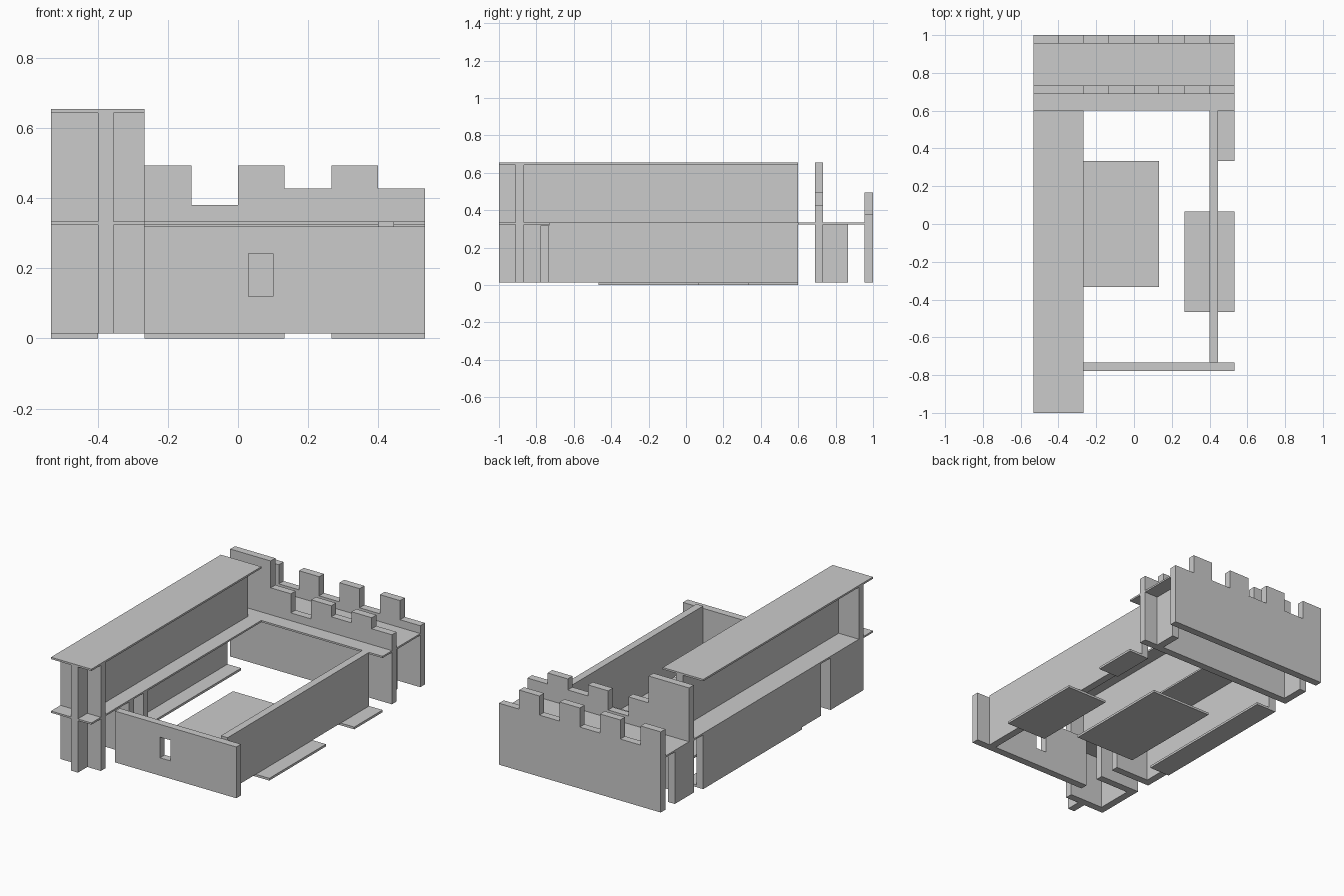
import bpy, bmesh

if "Cube" in bpy.data.objects:
    bpy.data.objects.remove(bpy.data.objects["Cube"])

C = 2 / 15      # one grid cell
T = C / 3       # wall thickness
G = 0.0135      # ground slab top
M0, M1 = 0.323, 0.3335   # middle slab
R0, R1 = 0.643, 0.654    # roof slab


def finish(name, bm):
    bmesh.ops.recalc_face_normals(bm, faces=bm.faces)
    me = bpy.data.meshes.new(name)
    bm.to_mesh(me)
    bm.free()
    ob = bpy.data.objects.new(name, me)
    bpy.context.collection.objects.link(ob)
    return ob


def box(name, x0, x1, y0, y1, z0, z1):
    bm = bmesh.new()
    bmesh.ops.create_cube(bm, size=1)
    for v in bm.verts:
        v.co = (x1 if v.co.x > 0 else x0, y1 if v.co.y > 0 else y0, z1 if v.co.z > 0 else z0)
    return finish(name, bm)


def battlement(name, y0, y1, heights):
    # stepped profile, one height per cell, extruded along y
    pts = [(4 * C, G), (-4 * C, G)]
    for i, h in enumerate(heights):
        for x in ((i - 4) * C, (i - 3) * C):
            pts.append((x, h))
    pts = [p for i, p in enumerate(pts) if not (0 < i < len(pts) - 1
           and pts[i - 1][1] == p[1] == pts[i + 1][1])]
    bm = bmesh.new()
    face = bm.faces.new([bm.verts.new((x, y0, z)) for x, z in pts])
    ext = bmesh.ops.extrude_face_region(bm, geom=[face])
    for v in ext["geom"]:
        if isinstance(v, bmesh.types.BMVert):
            v.co.y = y1
    return finish(name, bm)


W = -4 * C      # west edge
E = 4 * C       # east edge

# ground slabs
for i, (x0, x1, y0, y1) in enumerate([(-2, 1, -2.5, 2.5), (2, 4, -3.5, 0.5),
                                      (3, 4, 2.5, 4.5), (-4, -3, -2.5, 4.5)]):
    box(f"ground_slab_{i + 1}", x0 * C, x1 * C, y0 * C, y1 * C, 0, G)

# middle and roof slabs
box("gallery_floor", W, -2 * C, -1, 0.6, M0, M1)
box("back_floor", W, E, 0.6, 1, M0, M1)
box("gallery_roof", W, -2 * C, -1, 0.6, R0, R1)

# upper gallery walls
box("upper_long_wall", -3 * C, -3 * C + T, -1, 0.6, M1, R0)
box("upper_cross_wall", W, -2 * C, -0.867 - T, -0.867, M1, R0)

# lower west walls with doorway between two cross walls
box("lower_front_fin", -3 * C, -3 * C + T, -1, -0.867, G, M0)
box("lower_west_wall_front", W, W + T, -0.867, -0.6, G, M0)
box("lower_west_wall", W, W + T, -0.467, 0.6, G, M0)
for i, y in enumerate((-0.867, -0.6, -0.467)):
    box(f"lower_cross_wall_{i + 1}", W, -2 * C, y - T, y, G, M0)

# front wall with window
front = box("front_wall", -2 * C, E, -0.733 - T, -0.733, G, 0.319)
cutter = box("window_cutter", 0.03, 0.10, -0.9, -0.6, 0.12, 0.243)
cutter.hide_render = True
cutter.hide_viewport = True
mod = front.modifiers.new("window", 'BOOLEAN')
mod.operation = 'DIFFERENCE'
mod.solver = 'EXACT'
mod.object = cutter

# east wall
box("east_wall", 3 * C, 3 * C + T, -0.733, 0.6, G, M1)

# battlement walls and the short fins between them
hi, mid, low = 0.494, 0.428, 0.38
battlement("inner_battlement", 0.733 - T, 0.733,
           [R1, R1, hi, low, hi, mid, hi, mid])
battlement("outer_battlement", 1 - T, 1, [hi, low] * 4)
for side, x in (("west", W), ("east", 3 * C)):
    box(f"back_fin_{side}", x, x + T, 0.733, 0.867, G, M0)
